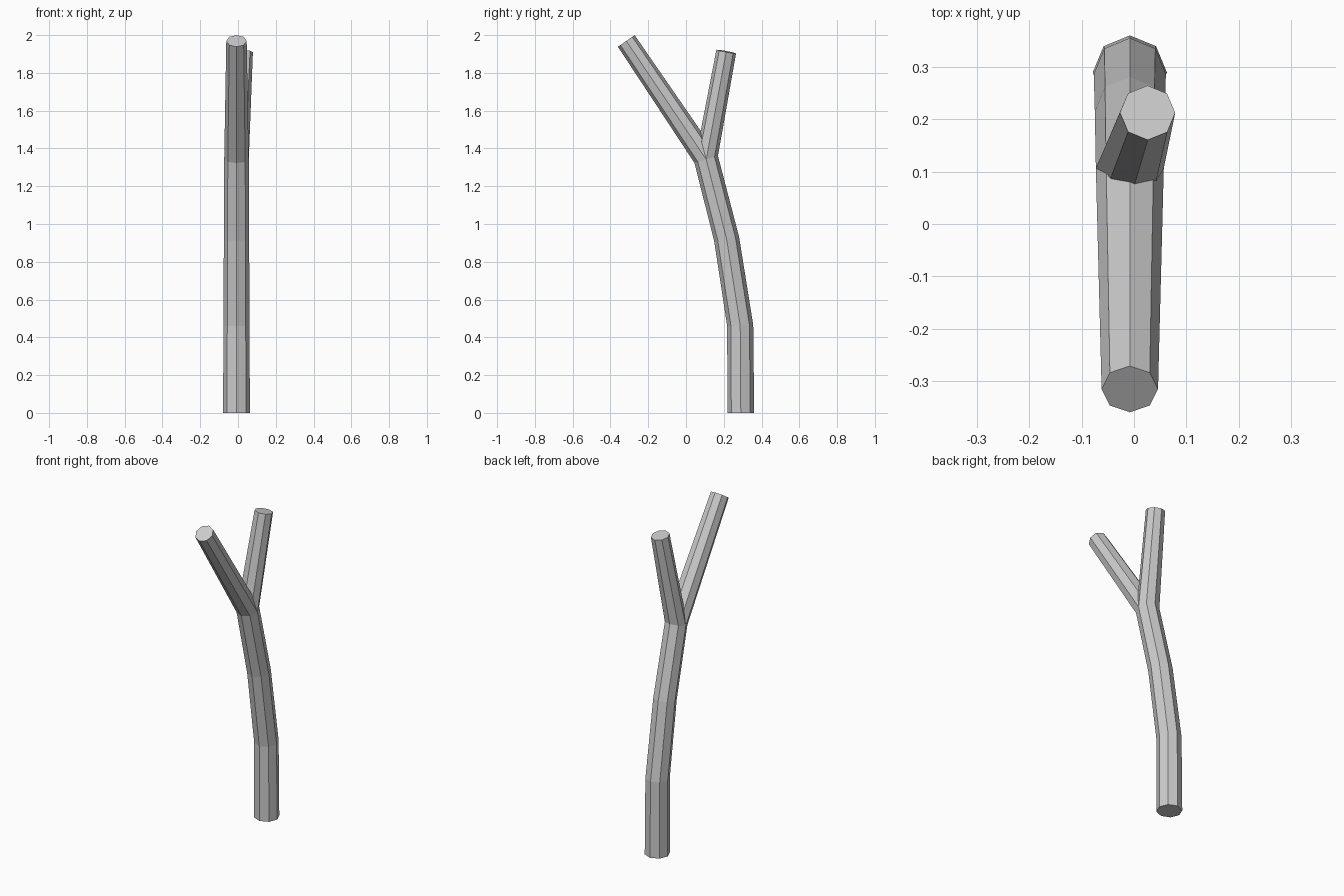
import bpy, bmesh, math
from mathutils import Vector

if "Cube" in bpy.data.objects:
    bpy.data.objects.remove(bpy.data.objects["Cube"])

SIDES = 8
UP = Vector((0, 0, 1))


def ring_points(center, radius, axis):
    """Octagon with corners on the x/y axes, tilted so it faces along axis."""
    q = UP.rotation_difference(Vector(axis).normalized())
    return [Vector(center) + q @ Vector((radius * math.cos(math.tau * i / SIDES),
                                         radius * math.sin(math.tau * i / SIDES), 0))
            for i in range(SIDES)]


def limb(name, rings, cap_start=False, cap_end=False):
    bm = bmesh.new()
    loops = [[bm.verts.new(p) for p in ring_points(*r)] for r in rings]
    for a, b in zip(loops, loops[1:]):
        for i in range(SIDES):
            j = (i + 1) % SIDES
            bm.faces.new((a[i], a[j], b[j], b[i]))
    if cap_start:
        bm.faces.new(loops[0][::-1])
    if cap_end:
        bm.faces.new(loops[-1])
    mesh = bpy.data.meshes.new(name)
    bm.to_mesh(mesh)
    bm.free()
    obj = bpy.data.objects.new(name, mesh)
    bpy.context.collection.objects.link(obj)
    return obj


# Ring where the trunk splits: centre, radius, facing
fork = ((-0.008, 0.107, 1.342), 0.065, (0, -0.29, 0.957))

# Bent trunk
limb("trunk", [
    ((-0.008, 0.29, 0.0), 0.071, (0, 0, 1)),
    ((-0.008, 0.287, 0.462), 0.069, (0, -0.05, 1)),
    ((-0.008, 0.215, 0.921), 0.067, (0, -0.15, 1)),
    fork,
], cap_start=True)

# Long branch leaning to the front
limb("front_branch", [fork, ((-0.008, -0.316, 1.969), 0.054, (0, -0.57, 0.82))], cap_end=True)

# Shorter, more upright branch
limb("back_branch", [fork, ((0.026, 0.213, 1.913), 0.053, (0.034, 0.106, 0.571))], cap_end=True)
